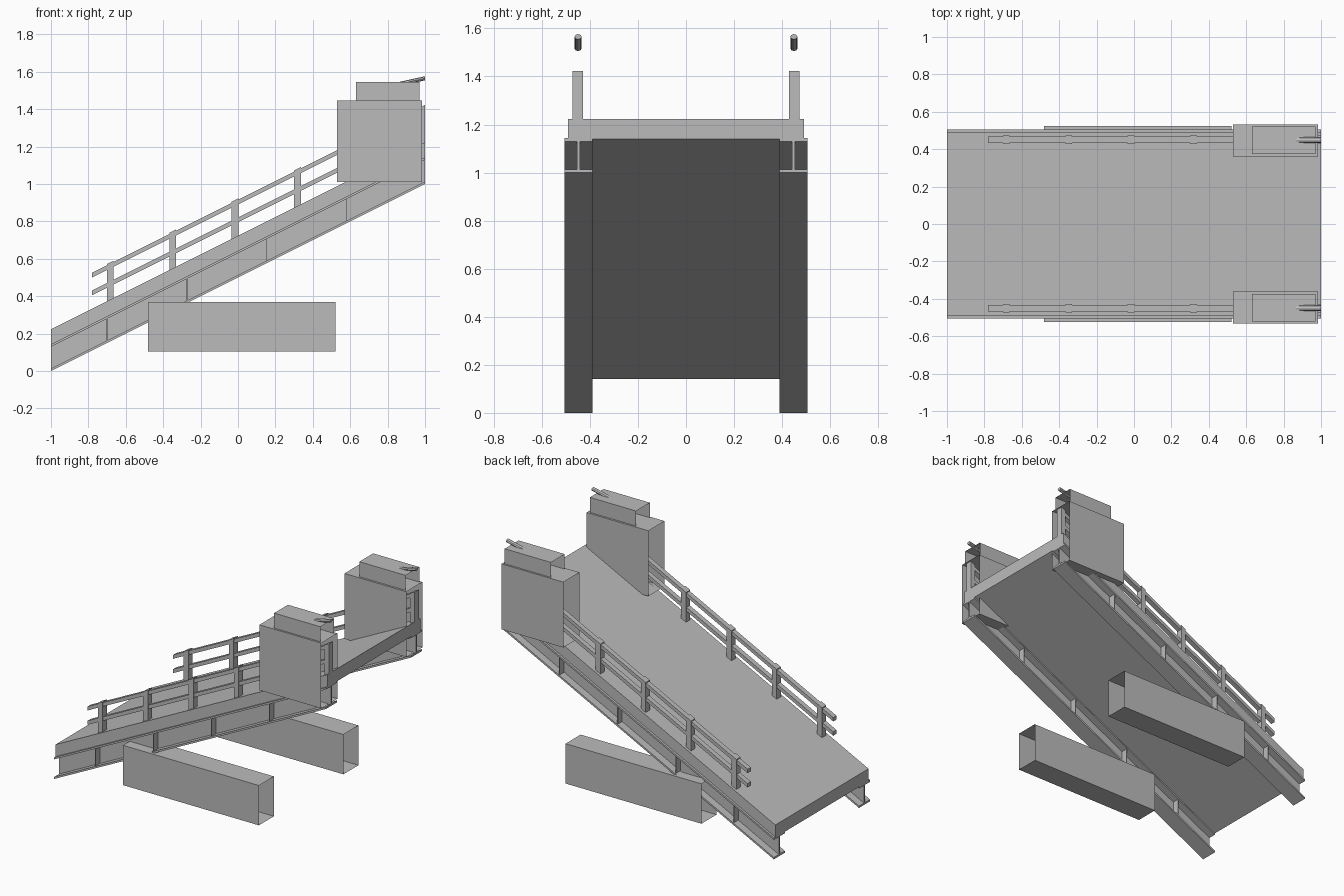
import bpy, bmesh

cube = bpy.data.objects.get("Cube")
if cube:
    bpy.data.objects.remove(cube, do_unlink=True)

SLOPE = 0.5

steel = bpy.data.materials.new("light grey")
steel.use_nodes = True
grey = (0.5, 0.5, 0.5, 1)
steel.diffuse_color = grey
steel.node_tree.nodes["Principled BSDF"].inputs["Base Color"].default_value = grey


def finish(name, bm):
    bmesh.ops.recalc_face_normals(bm, faces=bm.faces)
    mesh = bpy.data.meshes.new(name)
    bm.to_mesh(mesh)
    bm.free()
    mesh.materials.append(steel)
    obj = bpy.data.objects.new(name, mesh)
    bpy.context.collection.objects.link(obj)
    return obj


def add_block(bm, xs, ys, zs, slope=0.0, open_ends=False):
    """Block whose heights rise along x; zs are measured at x = -1."""
    made = bmesh.ops.create_cube(bm, size=1)["verts"]
    faces = {f for v in made for f in v.link_faces}
    ends = [f for f in faces if abs(f.normal.x) > 0.9]
    for v in made:
        x = xs[v.co.x > 0]
        v.co = (x, ys[v.co.y > 0], zs[v.co.z > 0] + slope * (x + 1))
    if open_ends:
        bmesh.ops.delete(bm, geom=ends, context="FACES_ONLY")


def block(name, xs, ys, zs, slope=0.0, open_ends=False):
    bm = bmesh.new()
    add_block(bm, xs, ys, zs, slope, open_ends)
    return finish(name, bm)


def span(side, inner, outer):
    return sorted((side * inner, side * outer))


# Sloping deck
block("deck", (-1, 1), (-0.49, 0.49), (0.14, 0.223), SLOPE)

for side, label in ((1, "back"), (-1, "front")):
    # I-beam: two flanges, a web and upright stiffeners
    bm = bmesh.new()
    for zs in ((0, 0.013), (0.13, 0.143)):
        add_block(bm, (-1, 1), span(side, 0.39, 0.505), zs, SLOPE)
    add_block(bm, (-1, 1), span(side, 0.442, 0.453), (0.013, 0.13), SLOPE)
    for i in range(4):
        x = -0.70 + i * 0.427
        add_block(bm, (x - 0.002, x + 0.002), span(side, 0.395, 0.5), (0.013, 0.13), SLOPE)
    finish(label + "_beam", bm)

    # Handrails
    for rail, z in (("upper", 0.39), ("lower", 0.295)):
        block(f"{label}_{rail}_rail", (-0.78, 1), span(side, 0.433, 0.467),
              (z, z + 0.026), SLOPE)

    # Rail posts
    bm = bmesh.new()
    for i in range(6):
        x = -0.683 + i * 0.3335
        add_block(bm, (x - 0.018, min(x + 0.018, 1)), span(side, 0.428, 0.472),
                  (0.223, 0.422), SLOPE)
    finish(label + "_rail_posts", bm)

    # Open-ended housings at the head, and the low side sleeve
    block(label + "_housing", (0.53, 0.985), span(side, 0.362, 0.532),
          (1.01, 1.445), open_ends=True)
    block(label + "_housing_cap", (0.63, 0.97), span(side, 0.375, 0.52),
          (1.445, 1.545), open_ends=True)
    block(label + "_sleeve", (-0.48, 0.52), span(side, 0.365, 0.523),
          (0.105, 0.37), open_ends=True)

    # Slanted rod poking out of the cap
    bm = bmesh.new()
    rod = bmesh.ops.create_cone(bm, cap_ends=True, segments=8, radius1=1,
                                radius2=1, depth=1)["verts"]
    for v in rod:
        x = 0.89 + 0.22 * v.co.z
        v.co = (x, side * 0.449 + 0.015 * v.co.y,
                1.541 + 0.22 * (x - 0.89) + 0.011 * v.co.x)
    finish(label + "_rod", bm)
